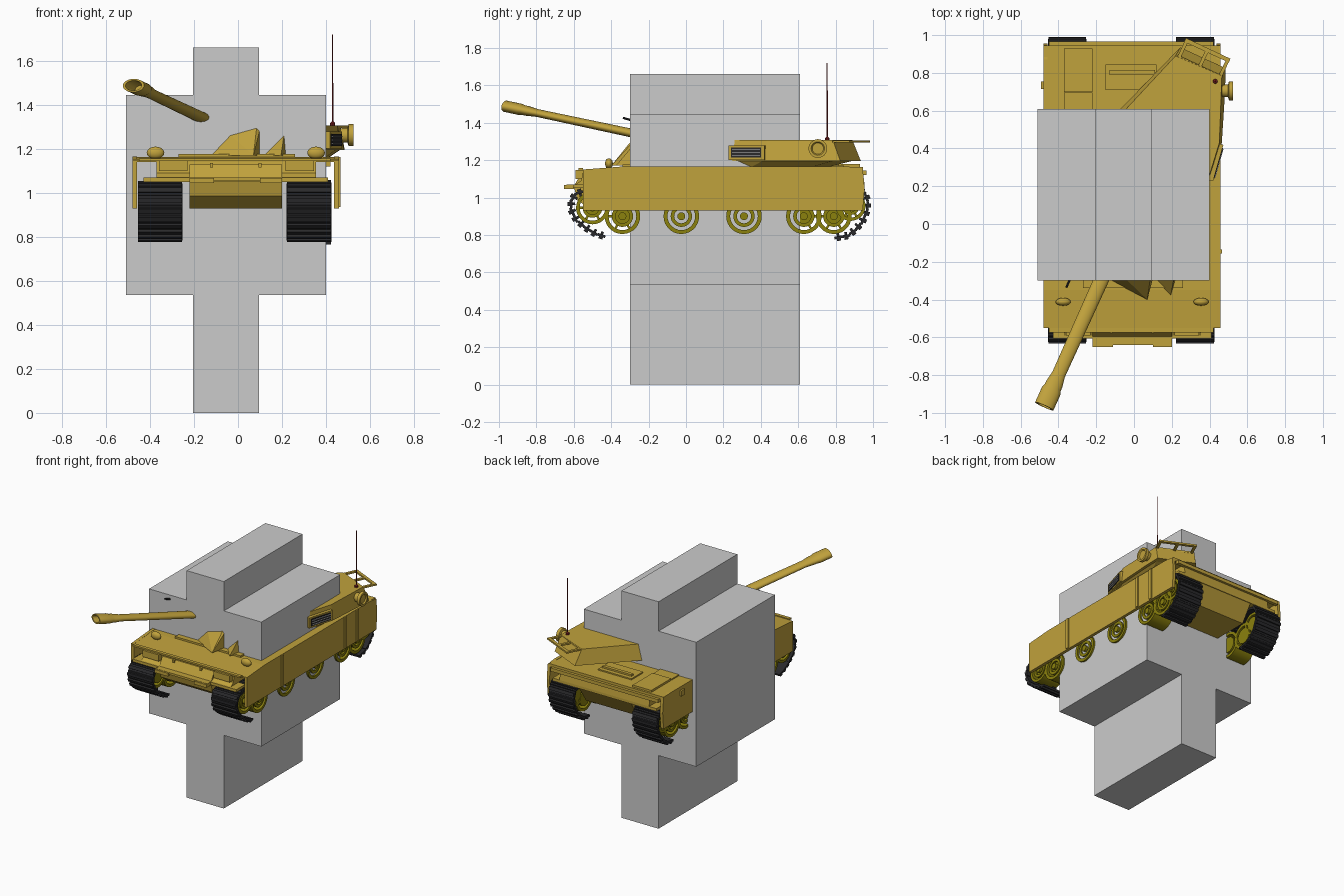
import bpy, bmesh, math
from mathutils import Vector, Matrix

if "Cube" in bpy.data.objects:
    bpy.data.objects.remove(bpy.data.objects["Cube"], do_unlink=True)


def material(name, rgb):
    m = bpy.data.materials.new(name)
    m.use_nodes = True
    m.diffuse_color = (*rgb, 1)
    m.node_tree.nodes["Principled BSDF"].inputs["Base Color"].default_value = (*rgb, 1)
    return m


SAND = material("sand_yellow", (0.53, 0.36, 0.045))
OLIVE = material("dark_olive", (0.26, 0.22, 0.004))
BLACK = material("track_black", (0.022, 0.022, 0.024))
RED = material("dark_red", (0.2, 0.015, 0.015))
GREY = material("block_grey", (0.6, 0.6, 0.6))
MID = -0.015  # centre line of the vehicle


def finish(name, bm, mat, smooth=False):
    bmesh.ops.recalc_face_normals(bm, faces=bm.faces)
    me = bpy.data.meshes.new(name)
    bm.to_mesh(me)
    bm.free()
    ob = bpy.data.objects.new(name, me)
    bpy.context.collection.objects.link(ob)
    me.materials.append(mat)
    if smooth:
        bpy.ops.object.select_all(action='DESELECT')
        ob.select_set(True)
        bpy.context.view_layer.objects.active = ob
        bpy.ops.object.shade_smooth_by_angle(angle=math.radians(35))
    return ob


def add_box(bm, x, y, z, rot=None):
    """Add a box given (min, max) spans, or centred spans with a matrix."""
    c = Vector([(a + b) / 2 for a, b in (x, y, z)])
    s = [b - a for a, b in (x, y, z)]
    mat = Matrix.Translation(c) @ Matrix.Diagonal((*s, 1))
    bmesh.ops.create_cube(bm, size=1, matrix=(rot @ mat) if rot else mat)


def box(name, x, y, z, mat=SAND, rot=None):
    bm = bmesh.new()
    add_box(bm, x, y, z, rot)
    return finish(name, bm, mat)


def loft(name, lower, upper, mat=SAND):
    """Solid between two outlines with equal point counts."""
    bm = bmesh.new()
    a = [bm.verts.new(p) for p in lower]
    b = [bm.verts.new(p) for p in upper]
    bm.faces.new(a)
    bm.faces.new(b)
    for i in range(len(a)):
        j = (i + 1) % len(a)
        bm.faces.new((a[i], a[j], b[j], b[i]))
    return finish(name, bm, mat)


def side_prism(name, x0, x1, profile, mat=SAND):
    return loft(name, [(x0, y, z) for y, z in profile], [(x1, y, z) for y, z in profile], mat)


def hull_solid(name, points, mat=SAND):
    bm = bmesh.new()
    bmesh.ops.convex_hull(bm, input=[bm.verts.new(p) for p in points])
    return finish(name, bm, mat)


def add_lathe(bm, profile, matrix, n=28):
    """Spin a closed (distance, radius) loop around the local x axis."""
    rings = []
    for k in range(n):
        a = 2 * math.pi * k / n
        rings.append([bm.verts.new(matrix @ Vector((d, r * math.cos(a), r * math.sin(a))))
                      for d, r in profile])
    m = len(profile)
    for k in range(n):
        p, q = rings[k], rings[(k + 1) % n]
        for i in range(m):
            j = (i + 1) % m
            bm.faces.new((p[i], p[j], q[j], q[i]))
    bmesh.ops.remove_doubles(bm, verts=bm.verts, dist=1e-5)


def lathe(name, profile, matrix, mat=SAND, n=28):
    bm = bmesh.new()
    add_lathe(bm, profile, matrix, n)
    return finish(name, bm, mat, True)


# Stepped grey block around the vehicle
cross = [(-.205, 0), (.095, 0), (.095, .535), (.4, .535), (.4, 1.445), (.095, 1.445),
         (.095, 1.66), (-.205, 1.66), (-.205, 1.445), (-.51, 1.445), (-.51, .535), (-.205, .535)]
loft("grey_block", [(x, -.3, z) for x, z in cross], [(x, .61, z) for x, z in cross], GREY)

# Hull: tub, upper body, deck and skirts
side_prism("hull_tub", -.22, .2, [(-.56, 1.13), (-.6, 1.06), (-.58, .985), (-.5, .93),
                                  (.87, .93), (.95, 1.05), (.945, 1.14)])
side_prism("upper_body", -.37, .355, [(-.55, 1.14), (-.56, 1.09), (-.59, 1.07), (.955, 1.07), (.945, 1.14)])
side_prism("deck", -.48, .45, [(-.55, 1.14), (-.55, 1.15), (-.35, 1.163), (.945, 1.163), (.945, 1.14)])
for side, x0, x1 in (("right", -.48, -.458), ("left", .436, .458)):
    side_prism(side + "_skirt", x0, x1, [(-.55, .93), (-.55, 1.15), (-.35, 1.165), (.87, 1.165),
                                         (.945, 1.155), (.955, 1.05), (.945, .93)])
for i, y in enumerate((-.145, .58, .72)):
    box(f"skirt_strap_{i}", (.45, .466), (y - .011, y + .011), (.935, 1.162))
box("rear_bar", (-.45, .42), (.94, .965), (1.12, 1.145))

# Nose: fenders, ledge, lamp boxes and tow plates
box("front_fender", (-.43, .41), (-.605, -.5), (1.05, 1.07))
box("rear_fender", (-.43, .41), (.85, .955), (1.05, 1.07))
box("nose_beam", (-.45, .42), (-.575, -.55), (1.145, 1.157))
box("nose_shelf", (-.22, .2), (-.64, -.56), (1.055, 1.07))
for i, (a, b) in enumerate(((-.22, -.11), (.1, .2))):
    box(f"tow_plate_{i}", (a, b), (-.652, -.58), (1.045, 1.068))
for i, x in enumerate((-.295, .28)):
    box(f"lamp_box_{i}", (x - .065, x + .065), (-.59, -.55), (1.1, 1.147))
for i, x in enumerate((-.12, .1)):
    box(f"nose_clip_{i}", (x - .007, x + .007), (-.58, -.55), (1.115, 1.135))

# Headlights
for i, x in enumerate((-.375, .355)):
    bm = bmesh.new()
    bmesh.ops.create_uvsphere(bm, u_segments=20, v_segments=12, radius=1,
                              matrix=Matrix.Translation((x, -.412, 1.182)) @ Matrix.Diagonal((.04, .021, .028, 1)))
    finish(f"headlight_{i}", bm, SAND, True)

# Deck hatches and engine covers
box("front_deck_plate", (-.27, .26), (-.34, -.2), (1.16, 1.176))
box("engine_cover_right", (-.37, -.22), (.7, .93), (1.16, 1.178))
box("engine_cover_front", (-.37, -.22), (.55, .695), (1.16, 1.172))
box("engine_cover_centre", (-.15, .12), (.71, .845), (1.16, 1.172))
box("engine_cover_slat", (-.13, .11), (.79, .815), (1.17, 1.184))
box("side_marker", (-.492, -.48), (.715, .755), (1.1, 1.14))

# Road wheels, idlers and sprockets
for side, s in (("right", -1), ("left", 1)):
    for i, (y, z, r) in enumerate(((-.5, .945, .088), (-.34, .9, .095), (-.025, .9, .095), (.31, .9, .095),
                                   (.63, .9, .095), (.79, .9, .095), (.88, .955, .08))):
        pos = Matrix.Translation((MID + s * .34, y, z)) @ Matrix.Diagonal((s, 1, 1, 1))
        bm = bmesh.new()
        add_lathe(bm, [(-.06, r * .78), (-.06, r), (.088, r), (.088, r * .78)], pos)
        add_lathe(bm, [(-.06, 0), (-.06, r * .6), (.085, r * .6), (.085, r * .4),
                       (.07, r * .4), (.07, r * .22), (.092, r * .22), (.092, 0)], pos)
        for k in range(3):
            add_box(bm, (-.02, -.008), (-r * .9, r * .9), (-.006, .006), pos @ Matrix.Rotation(k * math.pi / 3, 4, 'X'))
        finish(f"{side}_wheel_{i}", bm, OLIVE, True)

# Broken tracks: links stepped along an open path
path = [Vector(p) for p in ((.815, .787), (.86, .795), (.905, .825), (.945, .875), (.968, .93),
                            (.972, .98), (.955, 1.025), (.91, 1.04), (-.54, 1.035), (-.59, 1.02),
                            (-.615, .98), (-.612, .93), (-.59, .885), (-.54, .84), (-.49, .81), (-.44, .793))]
links, gap, left = [], .042, .0
for a, b in zip(path, path[1:]):
    length, t = (b - a).length, (b - a).normalized()
    while left < length:
        links.append((a + t * left, t))
        left += gap
    left -= length
for side, s in (("right", -1), ("left", 1)):
    bm = bmesh.new()
    for p, t in links:
        m = Matrix(((1, 0, 0, MID + s * .3385), (0, t.x, t.y, p.x), (0, t.y, -t.x, p.y), (0, 0, 0, 1)))
        add_box(bm, (-.102, .102), (-.022, .022), (-.007, .007), m)
        add_box(bm, (-.1, .1), (-.011, .011), (.005, .019), m)
        add_box(bm, (-.015, .015), (-.007, .007), (-.022, -.005), m)
    finish(side + "_track", bm, BLACK)

# Turret body, swung towards the front right
low = [(-.08, .6), (.245, .935), (.485, .825), (.482, .7), (.465, .43), (.41, .27), (.2, -.28), (-.14, -.28), (-.3, .1)]
top = [(-.05, .6), (.22, .89), (.465, .785), (.462, .7), (.452, .43), (.4, .26), (.18, -.2), (-.1, -.2), (-.25, .1)]
loft("turret_body", [(x, y, 1.195) for x, y in low], [(x, y, 1.307) for x, y in top])
loft("turret_base", [(x * .85, y * .8, 1.16) for x, y in low], [(x * .97, y * .97, 1.2) for x, y in low])
hull_solid("front_wedge_large", [(-.14, -.29, 1.17), (.07, -.4, 1.17), (.1, -.29, 1.17), (.06, -.36, 1.215),
                                 (-.04, -.295, 1.265), (.085, -.295, 1.3), (.1, -.29, 1.29)])
hull_solid("front_wedge_small", [(.11, -.29, 1.17), (.195, -.375, 1.17), (.22, -.29, 1.17), (.21, -.295, 1.265)])

# Rack behind the turret
turn = Matrix.Translation((.365, .87, 1.3)) @ Matrix.Rotation(math.radians(-25), 4, 'Z')
bm = bmesh.new()
for y in (-.045, .055):
    add_box(bm, (-.13, .13), (y - .011, y + .011), (-.006, .006), turn)
for x in (-.12, 0, .12):
    add_box(bm, (x - .009, x + .009), (-.05, .06), (-.006, .006), turn)
finish("turret_rack", bm, SAND)

# Slatted vent on the turret cheek
vent = Matrix.Translation((.437, .325, 1.24)) @ Matrix.Rotation(math.radians(-16), 4, 'Z')
box("vent_frame", (-.03, .009), (-.1, .1), (-.038, .038), SAND, vent)
box("vent_opening", (.008, .0125), (-.083, .083), (-.027, .027), BLACK, vent)
for i in range(3):
    z = (i - 1) * .016
    box(f"vent_slat_{i}", (.011, .016), (-.078, .078), (z - .002, z + .002), GREY, vent)

# Drum lamp and antenna
lathe("drum_lamp", [(-.03, 0), (-.03, .03), (.015, .034), (.02, .05), (.042, .05), (.042, .036), (.034, .03), (.034, 0)],
      Matrix.Translation((.483, .705, 1.262)))
up = Matrix.Translation((.43, .755, 1.3)) @ Matrix.Rotation(-math.pi / 2, 4, 'Y')
lathe("antenna", [(0, 0), (0, .013), (.018, .012), (.025, .0035), (.42, .0025), (.42, 0)], up, RED, 10)

# Gun barrel, a flattened tube
base, tip = Vector((-.04, 0, 1.283)), Vector((-.475, -.965, 1.488))
d = (tip - base).normalized()
u = d.cross(Vector((0, 0, 1))).normalized()
v = u.cross(d) * .58
aim = Matrix((d, u, v)).transposed().to_4x4()
aim.translation = base
L = (tip - base).length
lathe("gun_barrel", [(0, 0), (0, .042), (L - .19, .036), (L - .13, .046), (L - .11, .046), (L - .09, .053),
                     (L, .053), (L, .04), (L - .1, .036), (L - .1, 0)], aim)

# Stub of the roof machine gun
d = Vector((-.02, -.045, .014))
stub = d.to_track_quat('X', 'Z').to_matrix().to_4x4()
stub.translation = (-.338, -.29, 1.412)
lathe("roof_gun_stub", [(-.03, 0), (-.03, .006), (.052, .006), (.052, 0)], stub, BLACK, 10)
